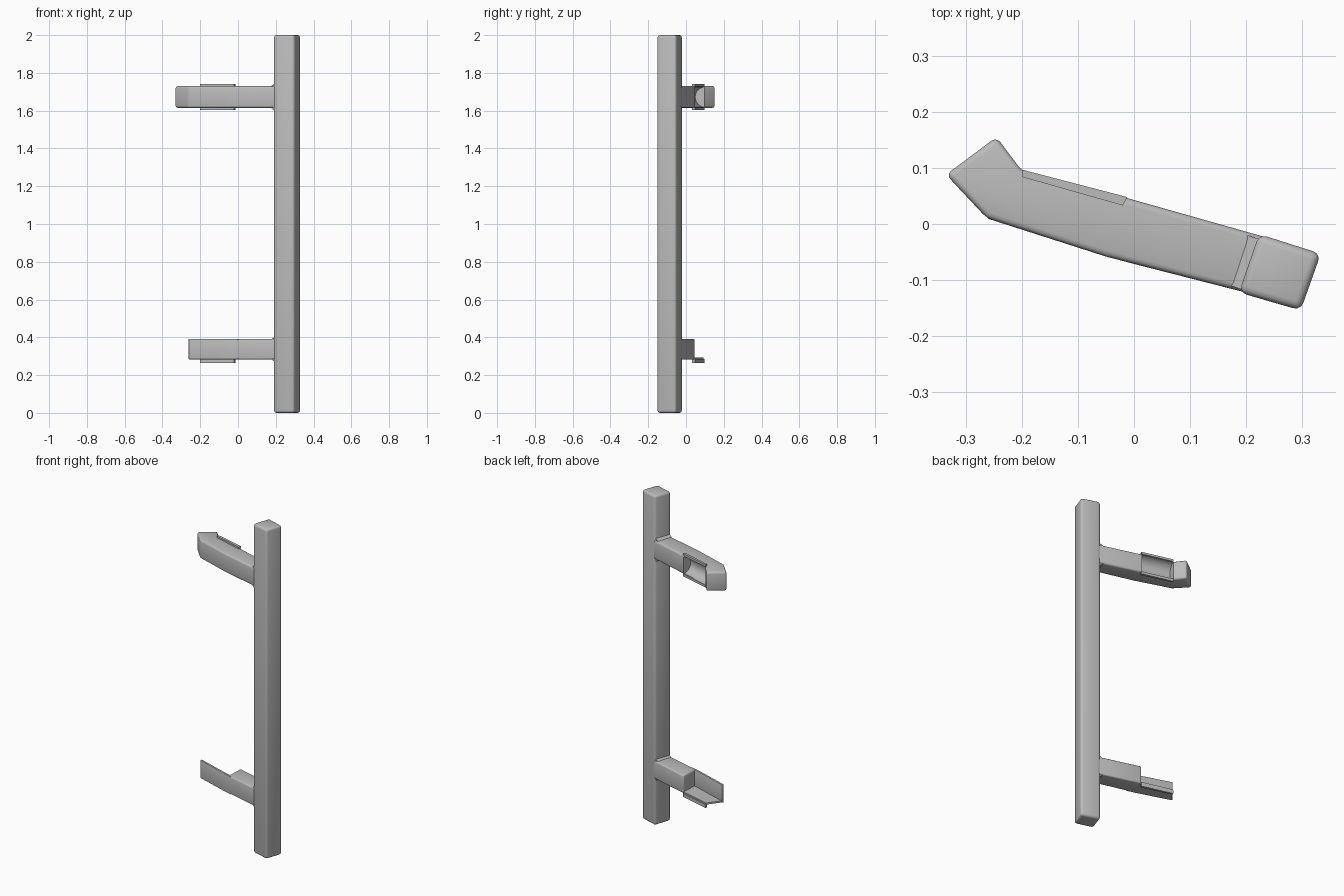
import bpy, bmesh, math
from mathutils import Matrix, Vector

old = bpy.data.objects.get("Cube")
if old:
    bpy.data.objects.remove(old, do_unlink=True)

grey = bpy.data.materials.new("satin grey")
grey.use_nodes = True
GREY = (0.5, 0.5, 0.5, 1)
grey.diffuse_color = GREY
grey.node_tree.nodes["Principled BSDF"].inputs["Base Color"].default_value = GREY


def finish(name, bm, bevel=0.0, segments=3):
    """Turn a bmesh into a grey object with optional rounded edges."""
    bmesh.ops.recalc_face_normals(bm, faces=bm.faces)
    if bevel:
        bmesh.ops.bevel(bm, geom=bm.edges[:], offset=bevel, segments=segments,
                        profile=0.5, affect='EDGES', clamp_overlap=True)
    mesh = bpy.data.meshes.new(name)
    bm.to_mesh(mesh)
    bm.free()
    obj = bpy.data.objects.new(name, mesh)
    bpy.context.collection.objects.link(obj)
    mesh.materials.append(grey)
    return obj


def prism(name, outline, bottom, top, bevel=0.0):
    """Extrude a plan outline between two heights."""
    bm = bmesh.new()
    face = bm.faces.new([bm.verts.new((x, y, bottom)) for x, y in outline])
    grown = bmesh.ops.extrude_face_region(bm, geom=[face])
    bmesh.ops.translate(bm, vec=(0, 0, top - bottom),
                        verts=[g for g in grown["geom"] if isinstance(g, bmesh.types.BMVert)])
    return finish(name, bm, bevel)


def smooth(obj):
    bpy.ops.object.select_all(action='DESELECT')
    obj.select_set(True)
    bpy.context.view_layer.objects.active = obj
    bpy.ops.object.shade_smooth_by_angle(angle=math.radians(35))


def collar(name, height, size):
    """Flared root where an arm meets the post."""
    bm = bmesh.new()
    bmesh.ops.create_cube(bm, size=1)
    for v in bm.verts:
        flare = 0.018 if v.co.x > 0 else 0
        v.co = Vector((v.co.x * 0.025, v.co.y * 0.095, v.co.z * (size + 2 * flare)))
    turn = Matrix.Rotation(math.radians(-18), 4, 'Z')
    bm.transform(Matrix.Translation((0.199, -0.069, height)) @ turn)
    return finish(name, bm)


# Upright post
post = prism("post", [(0.187, -0.122), (0.297, -0.154), (0.333, -0.053), (0.223, -0.018)],
             0, 2, 0.014)

# Upper arm with hooked tip
upper_arm = prism("upper_arm", [
    (0.23, -0.13), (-0.05, -0.058), (-0.262, 0.01), (-0.335, 0.088),
    (-0.245, 0.155), (-0.2, 0.095), (-0.015, 0.047), (0.24, -0.025)],
    1.615, 1.73, 0.011)

# Scooped recess in the back of the upper arm
start, end = Vector((-0.2, 0.1, 1.672)), Vector((-0.017, 0.051, 1.672))
axis = end - start
bm = bmesh.new()
bmesh.ops.create_cone(bm, cap_ends=True, segments=32, radius1=0.053, radius2=0.053,
                      depth=axis.length)
bm.transform(Matrix.Translation((start + end) / 2) @ axis.to_track_quat('Z', 'Y').to_matrix().to_4x4())
scoop = finish("scoop_cutter", bm)
scoop.hide_render = True
scoop.hide_set(True)
cut = upper_arm.modifiers.new("scoop", 'BOOLEAN')
cut.operation = 'DIFFERENCE'
cut.solver = 'EXACT'
cut.object = scoop

# Lower arm: solid root, thin front wall and thin floor
lower_root = prism("lower_arm_root", [
    (0.23, -0.13), (-0.02, -0.066), (-0.015, 0.047), (0.24, -0.025)],
    0.283, 0.392, 0.008)
lower_wall = prism("lower_arm_front_wall", [
    (0.0, -0.071), (-0.05, -0.058), (-0.262, 0.01), (-0.258, 0.022),
    (-0.046, -0.046), (0.0, -0.058)], 0.283, 0.392, 0.003)
lower_floor = prism("lower_arm_floor", [
    (0.0, -0.068), (-0.05, -0.055), (-0.258, 0.012), (-0.2, 0.092),
    (-0.015, 0.045)], 0.283, 0.293)

# Thin lips around the recesses
LIP = [(-0.2, 0.097), (-0.012, 0.048), (-0.02, 0.033), (-0.2, 0.084)]
lips = [prism(name, LIP, z, z + depth) for name, z, depth in (
    ("upper_arm_top_lip", 1.728, 0.013),
    ("upper_arm_bottom_lip", 1.603, 0.015),
    ("lower_arm_bottom_lip", 0.265, 0.02))]

# Flared joints
collars = [collar("upper_collar", 1.672, 0.112), collar("lower_collar", 0.337, 0.1)]

for part in [post, upper_arm, lower_root, lower_wall, lower_floor] + lips + collars:
    smooth(part)
